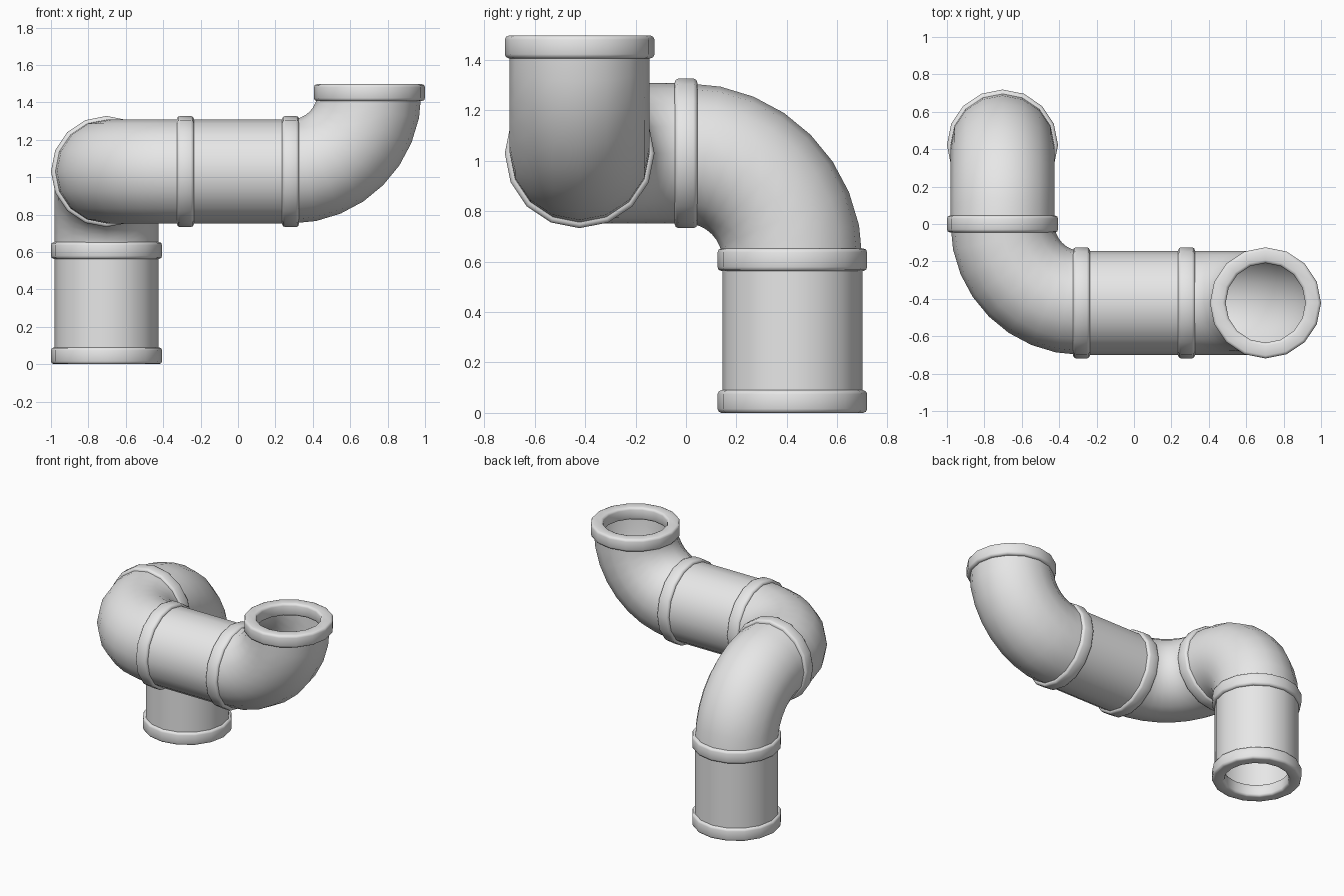
import bpy, bmesh
from math import cos, sin, pi
from mathutils import Vector

SIDES = 16        # facets around every pipe
PIPE_R = 0.278    # pipe radius
BEND = 0.422      # centre-line radius of the elbows
RIM_OUT, RIM_IN, RIM_HALF, RIM_BEVEL = 0.297, 0.213, 0.045, 0.016
X, Y, Z = Vector((1, 0, 0)), Vector((0, 1, 0)), Vector((0, 0, 1))

cube = bpy.data.objects.get("Cube")
if cube:
    bpy.data.objects.remove(cube, do_unlink=True)

grey = bpy.data.materials.new("pipe grey")
grey.use_nodes = True
colour = (0.8, 0.8, 0.8, 1)
grey.diffuse_color = colour
grey.node_tree.nodes["Principled BSDF"].inputs["Base Color"].default_value = colour


def loft(name, rings, closed=False):
    """Skin a list of circles, each given as centre, two axes and radius."""
    bm = bmesh.new()
    loops = []
    for centre, u, v, r in rings:
        angles = [2 * pi * k / SIDES for k in range(SIDES)]
        loops.append([bm.verts.new(centre + r * (cos(t) * u + sin(t) * v)) for t in angles])
    pairs = list(zip(loops, loops[1:]))
    if closed:
        pairs.append((loops[-1], loops[0]))
    for a, b in pairs:
        for k in range(SIDES):
            n = (k + 1) % SIDES
            bm.faces.new((a[k], a[n], b[n], b[k]))
    bmesh.ops.recalc_face_normals(bm, faces=bm.faces)
    mesh = bpy.data.meshes.new(name)
    bm.to_mesh(mesh)
    bm.free()
    mesh.materials.append(grey)
    mesh.shade_smooth()
    obj = bpy.data.objects.new(name, mesh)
    bpy.context.collection.objects.link(obj)


def cross_axes(d):
    u = Y if abs(d.x) > 0.5 else X
    return u, d.cross(u)


def straight(name, start, d, length):
    u, v = cross_axes(d)
    end = start + d * length
    loft(name, [(start, u, v, PIPE_R), (end, u, v, PIPE_R)])
    return end


def elbow(name, start, d, e, steps=8):
    """Quarter bend that enters along d and leaves along e."""
    u = d.cross(e)
    rings = []
    for i in range(steps + 1):
        a = pi / 2 * i / steps
        centre = start + BEND * (sin(a) * d + (1 - cos(a)) * e)
        rings.append((centre, u, (cos(a) * d + sin(a) * e).cross(u), PIPE_R))
    loft(name, rings)
    return start + BEND * (d + e)


def collar(name, centre, d):
    """Ring with a rounded rectangular section."""
    u, v = cross_axes(d)
    mid, half = (RIM_OUT + RIM_IN) / 2, (RIM_OUT - RIM_IN) / 2 - RIM_BEVEL
    rings = []
    for q, (sr, sz) in enumerate([(1, 1), (-1, 1), (-1, -1), (1, -1)]):
        for k in range(3):
            a = (q + k / 2) * pi / 2
            r = mid + sr * half + RIM_BEVEL * cos(a)
            h = sz * (RIM_HALF - RIM_BEVEL) + RIM_BEVEL * sin(a)
            rings.append((centre + d * h, u, v, r))
    loft(name, rings, closed=True)


# Follow the run from the floor opening to the top opening
p = Vector((-0.703, BEND, RIM_HALF))
collar("floor_collar", p, Z)
p = straight("upright_pipe", p, Z, 0.563)
collar("upright_collar", p, Z)
p = elbow("rear_elbow", p, Z, -Y)
collar("rear_collar", p, -Y)
p = elbow("corner_elbow", p, -Y, X)
collar("right_collar", p, X)
p = straight("cross_pipe", p, X, 0.562)
collar("left_collar", p, X)
p = elbow("outlet_elbow", p, X, Z)
collar("outlet_collar", p, Z)
